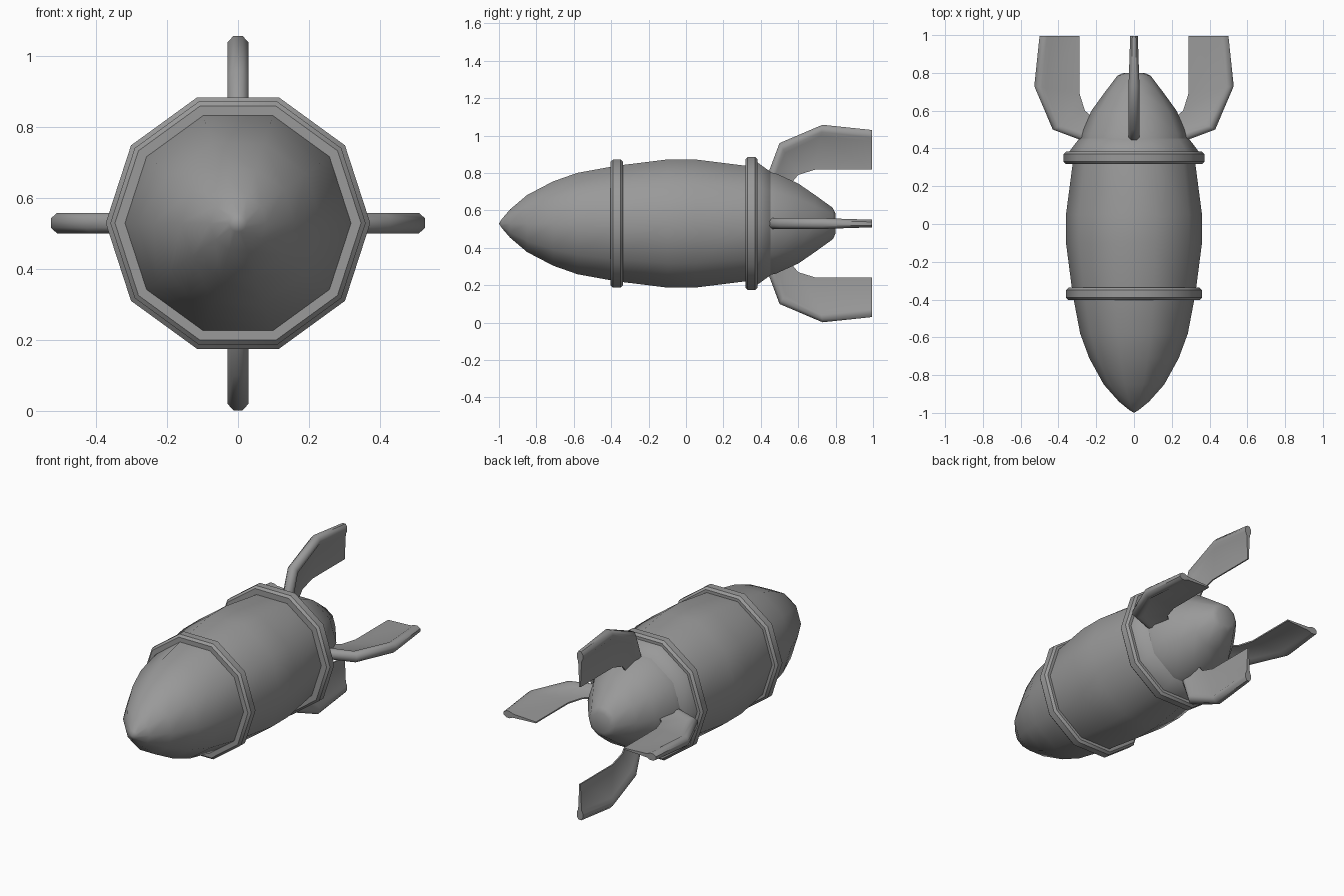
import bpy, bmesh
from math import sin, cos, pi, radians
from mathutils import Matrix, Vector

if "Cube" in bpy.data.objects:
    bpy.data.objects.remove(bpy.data.objects["Cube"])

SIDES = 10
AXIS_Z = 0.53

metal = bpy.data.materials.new("grey metal")
metal.use_nodes = True
metal.diffuse_color = (0.32, 0.32, 0.32, 1)
metal.node_tree.nodes["Principled BSDF"].inputs["Base Color"].default_value = (0.32, 0.32, 0.32, 1)


def finish(name, bm, angle):
    bmesh.ops.recalc_face_normals(bm, faces=bm.faces)
    mesh = bpy.data.meshes.new(name)
    bm.to_mesh(mesh)
    bm.free()
    mesh.materials.append(metal)
    obj = bpy.data.objects.new(name, mesh)
    bpy.context.collection.objects.link(obj)
    bpy.ops.object.select_all(action="DESELECT")
    obj.select_set(True)
    bpy.context.view_layer.objects.active = obj
    bpy.ops.object.shade_smooth_by_angle(angle=radians(angle))
    return obj


def bridge(bm, a, b):
    for i in range(len(a)):
        j = (i + 1) % len(a)
        bm.faces.new((a[i], a[j], b[j], b[i]))


def lathe(name, profile, closed=False, angle=40):
    """Turn (y, radius) points around the long axis."""
    bm = bmesh.new()
    rings = []
    for y, r in profile:
        rings.append([bm.verts.new((r * cos(2 * pi * k / SIDES), y,
                                    AXIS_Z + r * sin(2 * pi * k / SIDES)))
                      for k in range(SIDES)])
    for a, b in zip(rings, rings[1:] + rings[:1] if closed else rings[1:]):
        bridge(bm, a, b)
    bmesh.ops.remove_doubles(bm, verts=bm.verts, dist=0.0001)
    return finish(name, bm, angle)


# Hull with pointed nose
lathe("hull", [(-1, 0), (-0.985, 0.025), (-0.94, 0.08), (-0.85, 0.16), (-0.71, 0.237),
               (-0.58, 0.285), (-0.37, 0.325), (-0.1, 0.36), (0.05, 0.36),
               (0.34, 0.322)])

# Collar and tail cone
lathe("tail_collar", [(0.34, 0.345), (0.38, 0.345), (0.45, 0.292), (0.47, 0.26)])
lathe("tail_cone", [(0.44, 0.29), (0.48, 0.282), (0.6, 0.225), (0.69, 0.16),
                    (0.785, 0.088), (0.798, 0.06), (0.8, 0)], angle=50)


# Raised bands
def band(name, y, radius):
    h = 0.033
    lathe(name, [(y - h, radius - 0.06), (y - h, radius - 0.013), (y - 0.02, radius),
                 (y + 0.02, radius), (y + h, radius - 0.013), (y + h, radius - 0.06)],
          closed=True)


band("front_band", -0.37, 0.36)
band("rear_band", 0.35, 0.373)

# Fins: thick rounded outer rim tapering to a thin inner edge
OUTER = [(0.44, 0.27), (0.5, 0.43), (0.73, 0.528), (0.995, 0.5)]
INNER = [(0.55, 0.2), (0.6, 0.26), (0.69, 0.288), (0.995, 0.288)]
# Each step: fraction of the rim depth, half thickness
SECTION = [(0, 0.013), (0.018, 0.029), (0.04, 0.029), (0.06, 0.016)]


def fin(name, turn):
    bm = bmesh.new()
    loops = []
    for i, (o, n) in enumerate(zip(OUTER, INNER)):
        o, n = Vector((0, *o)), Vector((0, *n))
        across = (n - o).normalized()
        slim = 0.7 if i == len(OUTER) - 1 else 1
        side = [(o + across * d, t * slim) for d, t in SECTION] + [(n, 0.004)]
        pts = [p + Vector((t, 0, 0)) for p, t in side]
        pts += [p - Vector((t, 0, 0)) for p, t in reversed(side)]
        loops.append([bm.verts.new(p) for p in pts])
    for a, b in zip(loops, loops[1:]):
        bridge(bm, a, b)
    bm.faces.new(loops[0])
    bm.faces.new(loops[-1])
    bmesh.ops.rotate(bm, verts=bm.verts, cent=(0, 0, 0),
                     matrix=Matrix.Rotation(turn, 3, "Y"))
    bmesh.ops.translate(bm, verts=bm.verts, vec=(0, 0, AXIS_Z))
    finish(name, bm, 50)


for k, label in enumerate(("top_fin", "left_fin", "bottom_fin", "right_fin")):
    fin(label, k * pi / 2)
